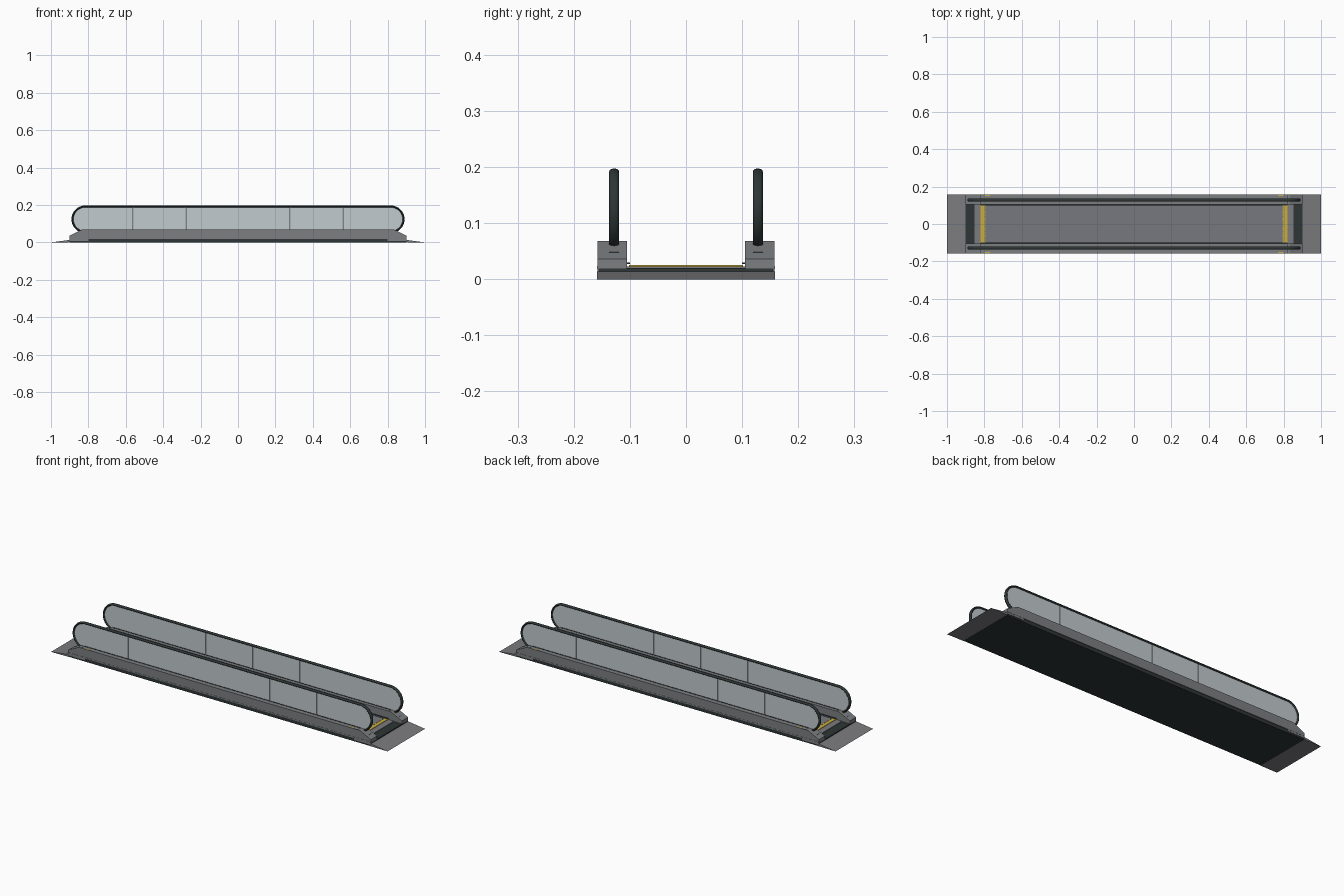
import bpy, bmesh, math

cube = bpy.data.objects.get("Cube")
if cube:
    bpy.data.objects.remove(cube)


def material(name, rgb):
    m = bpy.data.materials.new(name)
    m.use_nodes = True
    m.diffuse_color = (*rgb, 1)
    m.node_tree.nodes["Principled BSDF"].inputs["Base Color"].default_value = (*rgb, 1)
    return m


STEEL = material("brushed steel", (0.20, 0.21, 0.22))
BELT = material("belt grey", (0.18, 0.19, 0.21))
PLATE = material("floor plate grey", (0.20, 0.20, 0.215))
GLASS = material("pale glass", (0.54, 0.60, 0.62))
RUBBER = material("black rubber", (0.027, 0.037, 0.036))
YELLOW = material("safety yellow", (0.58, 0.42, 0.05))


def finish(name, bm, mat):
    bmesh.ops.recalc_face_normals(bm, faces=bm.faces)
    mesh = bpy.data.meshes.new(name)
    bm.to_mesh(mesh)
    bm.free()
    mesh.materials.append(mat)
    ob = bpy.data.objects.new(name, mesh)
    bpy.context.collection.objects.link(ob)
    return ob


def extrude(name, profile, y0, y1, mat):
    """Extrude an xz outline along y."""
    bm = bmesh.new()
    face = bm.faces.new([bm.verts.new((x, y0, z)) for x, z in profile])
    geo = bmesh.ops.extrude_face_region(bm, geom=[face])["geom"]
    bmesh.ops.translate(bm, vec=(0, y1 - y0, 0),
                        verts=[g for g in geo if isinstance(g, bmesh.types.BMVert)])
    return finish(name, bm, mat)


def box(name, x0, x1, y0, y1, z0, z1, mat):
    return extrude(name, [(x0, z0), (x1, z0), (x1, z1), (x0, z1)], y0, y1, mat)


def arc(cx, cz, r, a0, a1, n):
    steps = [math.radians(a0 + (a1 - a0) * i / n) for i in range(n + 1)]
    return [(cx + r * math.cos(a), cz + r * math.sin(a)) for a in steps]


def mirror_x(points):
    return points + [(-x, z) for x, z in reversed(points)]


def span(s, a, b):
    return sorted((s * a, s * b))


RAIL_X, RAIL_Z, RAIL_R, RAIL_Y = 0.817, 0.124, 0.068, 0.128


def handrail(name, y):
    """Sweep an oval section along the rounded rail path."""
    path = mirror_x(arc(RAIL_X, RAIL_Z, RAIL_R, -90, 90, 24))
    bm = bmesh.new()
    rings = []
    for i, (x, z) in enumerate(path):
        a, b = path[max(i - 1, 0)], path[min(i + 1, len(path) - 1)]
        dx, dz = b[0] - a[0], b[1] - a[1]
        d = math.hypot(dx, dz)
        nx, nz = -dz / d, dx / d
        ring = []
        for k in range(12):
            t = math.tau * k / 12
            n = 0.0055 * math.cos(t)
            ring.append(bm.verts.new((x + nx * n, y + 0.009 * math.sin(t), z + nz * n)))
        rings.append(ring)
    for r, q in zip(rings, rings[1:]):
        for k in range(12):
            bm.faces.new((r[k], r[k - 1], q[k - 1], q[k]))
    bm.faces.new(rings[0])
    bm.faces.new(rings[-1])
    ob = finish(name, bm, RUBBER)
    bpy.ops.object.select_all(action="DESELECT")
    ob.select_set(True)
    bpy.context.view_layer.objects.active = ob
    bpy.ops.object.shade_smooth_by_angle(angle=math.radians(40))


# Lower body and moving belt
box("lower_body", -0.9, 0.9, -0.156, 0.156, 0, 0.019, RUBBER)
box("moving_belt", -0.81, 0.81, -0.105, 0.105, 0.018, 0.0205, BELT)

# Landings at both ends
for s, end in ((1, "left"), (-1, "right")):
    extrude(end + "_ramp", [(s, 0), (s * 0.9, 0.0135), (s * 0.9, 0.001)],
            -0.159, 0.159, PLATE)
    box(end + "_landing_mat", *span(s, 0.852, 0.902), -0.107, 0.107, 0.017, 0.0205, RUBBER)
    box(end + "_comb_plate", *span(s, 0.818, 0.853), -0.105, 0.105, 0.018, 0.023, PLATE)
    box(end + "_comb_edge", *span(s, 0.8, 0.82), -0.102, 0.102, 0.019, 0.0255, YELLOW)
    # Comb teeth reaching over the belt
    for i in range(20):
        y = -0.096 + i * 0.0101
        box(end + "_comb_tooth", *span(s, 0.794, 0.801), y - 0.003, y + 0.003,
            0.02, 0.023, YELLOW)

# Sides: skirt deck, glass wall, handrail
deck = mirror_x([(0.9, 0.018), (0.9, 0.036), (0.872, 0.05), (0.835, 0.068)])
for t, side in ((-1, "front"), (1, "back")):
    extrude(side + "_deck", deck, t * 0.105, t * 0.158, STEEL)
    box(side + "_deck_lip", -0.9, 0.9, *span(t, 0.156, 0.159), 0.018, 0.024, STEEL)
    box(side + "_skirt_brush", -0.82, 0.82, *span(t, 0.1, 0.106), 0.027, 0.03, RUBBER)
    box(side + "_glass_channel", -0.82, 0.82, *span(t, 0.122, 0.134), 0.066, 0.0695, RUBBER)
    handrail(side + "_handrail", t * RAIL_Y)

    # Glass panels with narrow gaps
    y0, y1 = span(t, RAIL_Y - 0.003, RAIL_Y + 0.003)
    top = RAIL_Z + RAIL_R - 0.002
    for i in range(4):
        x = -0.56 + 0.28 * i
        box(side + "_glass_panel", x + 0.001, x + 0.279, y0, y1, 0.06, top, GLASS)
    for s in (1, -1):
        rounded = arc(RAIL_X, RAIL_Z, RAIL_R - 0.002, -85, 90, 20)
        outline = [(0.561, top), (0.561, 0.06)] + rounded
        extrude(side + "_end_glass", [(s * x, z) for x, z in outline], y0, y1, GLASS)

        # Deck end details
        box(side + "_end_side_plate", *span(s, 0.8, 0.9), *span(t, 0.15, 0.158),
            0.008, 0.02, STEEL)
        box(side + "_deck_seam", *span(s, 0.82, 0.823), *span(t, 0.106, 0.157),
            0.066, 0.0685, RUBBER)
        box(side + "_warning_mark", *span(s, 0.77, 0.798), *span(t, 0.149, 0.155),
            0.066, 0.0685, YELLOW)
        box(side + "_rail_inlet", *span(s, 0.83, 0.876), *span(t, 0.119, 0.137),
            0.044, 0.049, RUBBER)
